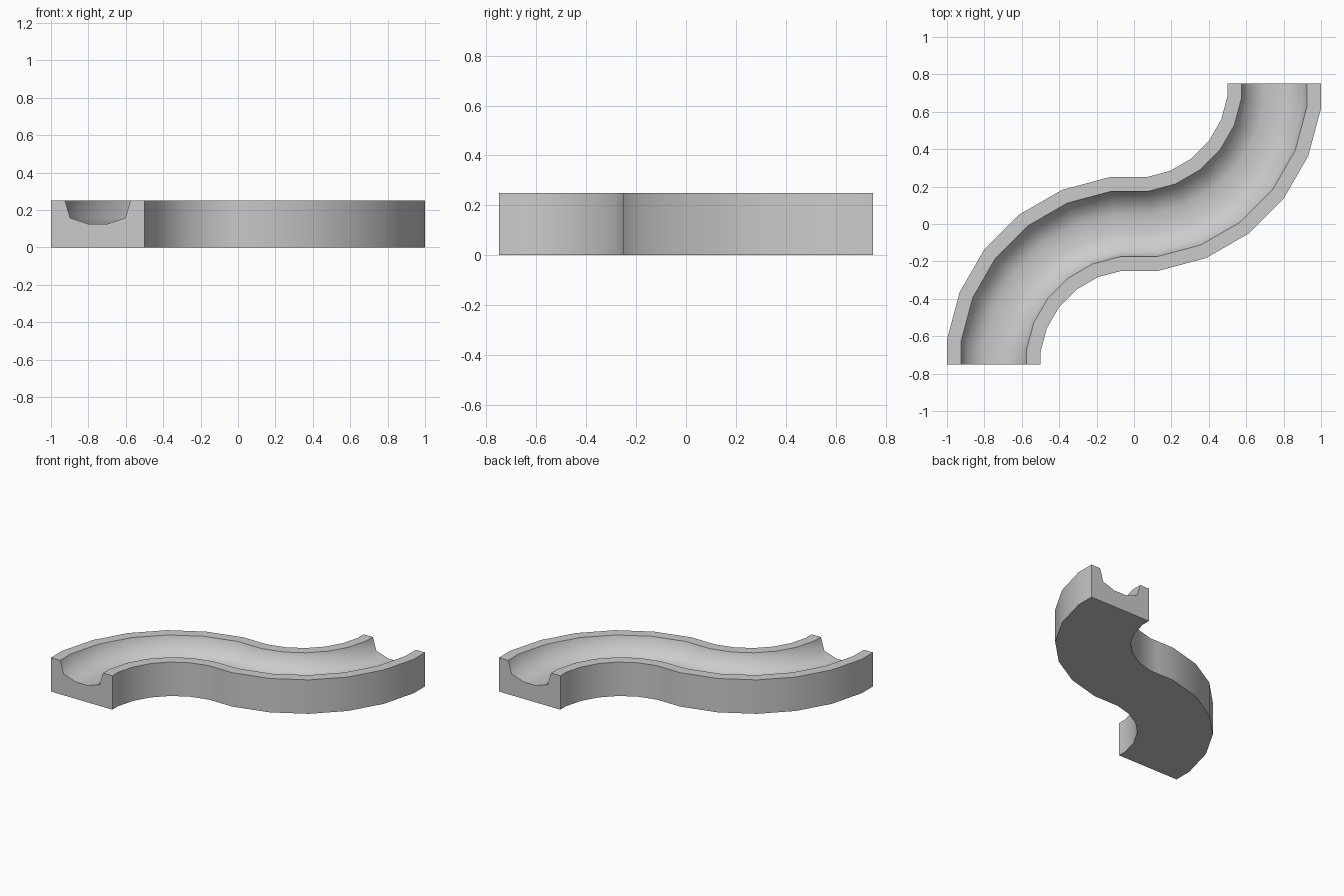
import bpy, bmesh
from math import sin, cos, radians

if "Cube" in bpy.data.objects:
    bpy.data.objects.remove(bpy.data.objects["Cube"])

# Cross-section: (sideways offset, height), offset positive to the left of travel
half = [(0.25, 0.0), (0.25, 0.25), (0.175, 0.25), (0.147, 0.157), (0.05, 0.125)]
profile = half + [(-o, z) for o, z in reversed(half)]

R = 0.75                      # centreline radius of both bends
STEP = 15                     # facet angle
angles = [0] + [STEP * (k + 0.5) for k in range(6)] + [90]


def first_bend(a, o, z):
    # Facets are tangent to the true arc, so corner points sit slightly outside it
    r = R + o
    if a not in (0, 90):
        r /= cos(radians(STEP / 2))
    return (-r * cos(radians(a)), -R + r * sin(radians(a)), z)


def second_bend(a, o, z):
    # Half-turn copy of the first bend
    x, y, z = first_bend(a, -o, z)
    return (-x, -y, z)


bm = bmesh.new()
rings = [[bm.verts.new(first_bend(a, o, z)) for o, z in profile] for a in angles]
rings += [[bm.verts.new(second_bend(a, o, z)) for o, z in profile]
          for a in reversed(angles[:-1])]

# Sides, rims, trough and underside
n = len(profile)
for r0, r1 in zip(rings, rings[1:]):
    for i in range(n):
        j = (i + 1) % n
        bm.faces.new((r0[i], r0[j], r1[j], r1[i]))

# End faces
bm.faces.new(rings[0])
bm.faces.new(rings[-1][::-1])
bmesh.ops.recalc_face_normals(bm, faces=bm.faces)

mesh = bpy.data.meshes.new("curved_channel")
bm.to_mesh(mesh)
bm.free()
channel = bpy.data.objects.new("curved_channel", mesh)
bpy.context.collection.objects.link(channel)

# Smooth bends and trough, crisp rims and ends
bpy.context.view_layer.objects.active = channel
channel.select_set(True)
bpy.ops.object.shade_smooth_by_angle(angle=radians(60))
